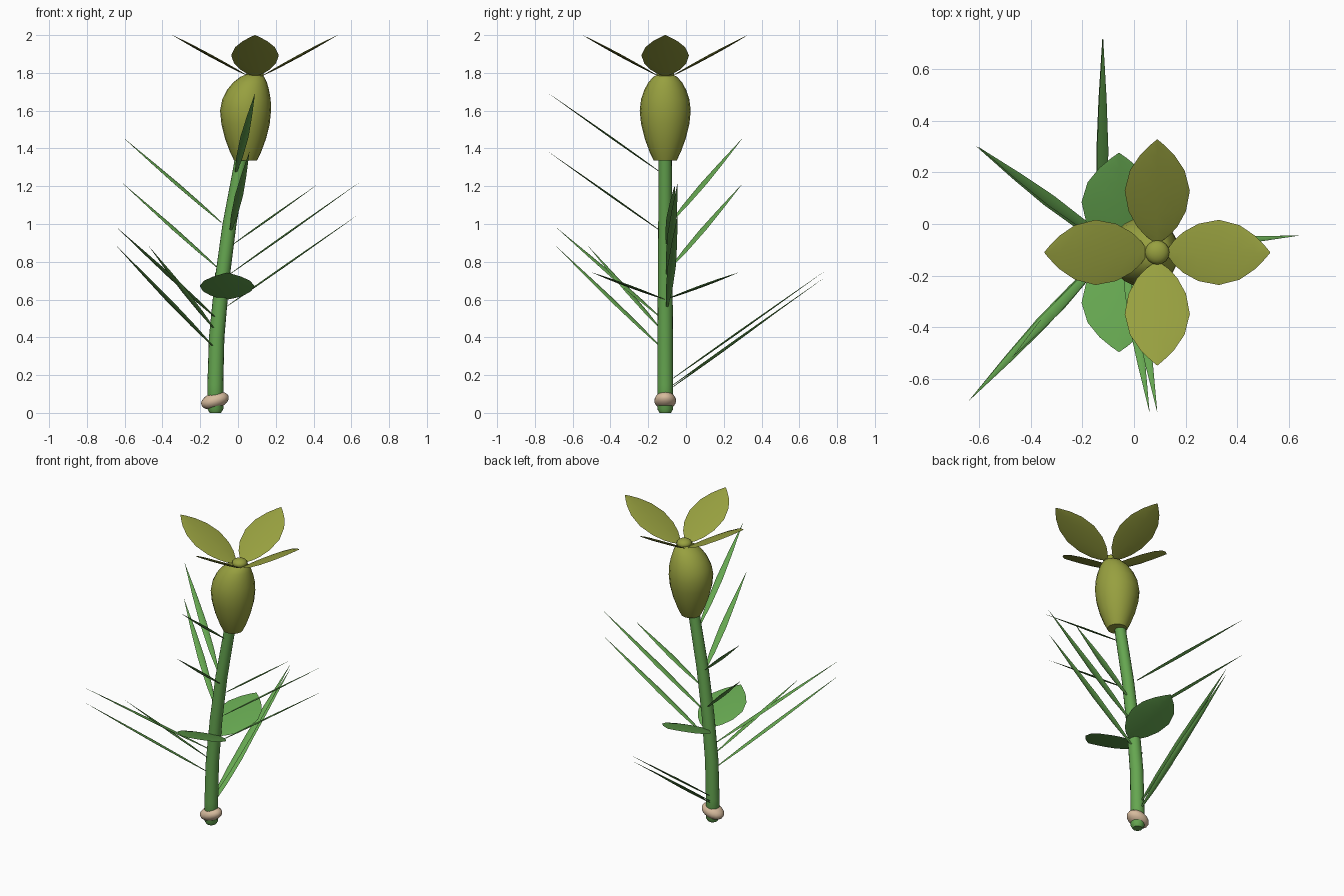
import bpy
import bmesh
import math
from mathutils import Vector, Matrix

old = bpy.data.objects.get("Cube")
if old:
    bpy.data.objects.remove(old)


def make_material(name, rgb):
    mat = bpy.data.materials.new(name)
    mat.use_nodes = True
    color = (*rgb, 1)
    mat.diffuse_color = color
    mat.node_tree.nodes["Principled BSDF"].inputs["Base Color"].default_value = color
    return mat


green = make_material("leaf green", (0.13, 0.38, 0.08))
olive = make_material("olive yellow", (0.31, 0.35, 0.05))
beige = make_material("pale beige", (0.68, 0.50, 0.34))


def finish(bm, name, mat):
    bmesh.ops.recalc_face_normals(bm, faces=bm.faces)
    mesh = bpy.data.meshes.new(name)
    bm.to_mesh(mesh)
    bm.free()
    mesh.materials.append(mat)
    obj = bpy.data.objects.new(name, mesh)
    bpy.context.collection.objects.link(obj)
    bpy.ops.object.select_all(action='DESELECT')
    obj.select_set(True)
    bpy.context.view_layer.objects.active = obj
    bpy.ops.object.shade_smooth_by_angle(angle=math.radians(50))
    return obj


def loft(name, rings, mat, sides=16):
    """Skin elliptical rings given as (centre, half axis, other half axis)."""
    bm = bmesh.new()
    loops = []
    for c, u, v in rings:
        angles = [2 * math.pi * i / sides for i in range(sides)]
        loops.append([bm.verts.new(c + u * math.cos(a) + v * math.sin(a)) for a in angles])
    for a, b in zip(loops, loops[1:]):
        for i in range(sides):
            j = (i + 1) % sides
            bm.faces.new((a[i], a[j], b[j], b[i]))
    bm.faces.new(loops[0])
    bm.faces.new(loops[-1])
    return finish(bm, name, mat)


def round_tube(name, points, mat, sides=16):
    """Upright tube through (x, z, radius) points on the plant's axis."""
    rings = [(Vector((x, AXIS_Y, z)), Vector((r, 0, 0)), Vector((0, r, 0))) for x, z, r in points]
    return loft(name, rings, mat, sides)


def blade(name, root, tip, half_width, thickness, profile, mat):
    """Thin flat leaf, level across its width, from root to tip."""
    root, tip = Vector(root), Vector(tip)
    along = (tip - root).normalized()
    side = along.cross(Vector((0, 0, 1))).normalized()
    normal = side.cross(along)
    rings = []
    for t, w in profile:
        depth = max(w, 0.05) * thickness
        rings.append((root.lerp(tip, t), side * max(w, 0.01) * half_width, normal * depth))
    return loft(name, rings, mat, 8)


def ball(name, centre, radii, mat, tilt=0.0):
    bm = bmesh.new()
    matrix = (Matrix.Translation(centre) @ Matrix.Rotation(tilt, 4, 'Y')
              @ Matrix.Diagonal((*radii, 1)))
    bmesh.ops.create_uvsphere(bm, u_segments=16, v_segments=10, radius=1, matrix=matrix)
    return finish(bm, name, mat)


AXIS_Y = -0.11
BROAD = [(0, 0.1), (0.06, 0.36), (0.15, 0.62), (0.3, 0.88), (0.5, 1),
         (0.7, 0.84), (0.85, 0.52), (0.95, 0.2), (1, 0)]
NARROW = [(0, 0.25), (0.2, 0.8), (0.45, 1), (0.7, 0.66), (1, 0)]

# Stem and root
round_tube("stem", [(-0.12, 0, 0.03), (-0.12, 0.02, 0.042), (-0.12, 0.15, 0.042),
                    (-0.113, 0.4, 0.041), (-0.085, 0.7, 0.039), (-0.045, 1.0, 0.037),
                    (0.01, 1.3, 0.035), (0.05, 1.55, 0.034), (0.088, 1.79, 0.034)], green)
ball("root_collar", (-0.122, AXIS_Y, 0.065), (0.076, 0.058, 0.043), beige, math.radians(-18))

# Flower bulb
round_tube("flower_bulb", [(0.04, 1.335, 0.06), (0.04, 1.38, 0.082), (0.04, 1.45, 0.108),
                           (0.04, 1.53, 0.128), (0.04, 1.6, 0.135), (0.045, 1.66, 0.128),
                           (0.053, 1.71, 0.111), (0.064, 1.75, 0.089), (0.076, 1.78, 0.062),
                           (0.084, 1.795, 0.03)], olive, 20)

# Four petals around a small knob
ball("flower_centre", (0.09, AXIS_Y, 1.795), (0.047, 0.047, 0.03), olive)
for i, name in enumerate(("left", "back", "right", "front")):
    a = i * math.pi / 2
    out = Vector((math.cos(a), math.sin(a), 0))
    middle = Vector((0.09, AXIS_Y, 0))
    blade(name + "_petal", middle + out * 0.04 + Vector((0, 0, 1.785)),
          middle + out * 0.437 + Vector((0, 0, 2.0)), 0.126, 0.007, BROAD, olive)

# Pair of broad leaves
for name, s in (("front", -1), ("back", 1)):
    blade(name + "_broad_leaf", (-0.058, AXIS_Y + s * 0.005, 0.602),
          (-0.058, AXIS_Y + s * 0.385, 0.742), 0.145, 0.007, BROAD, green)

# Narrow leaves in four groups: root and tip of each
needles = {
    "back_right": [((-0.09, -0.08, 1.01), (-0.605, 0.3, 1.455)),
                   ((-0.11, -0.08, 0.77), (-0.61, 0.3, 1.215))],
    "front_right": [((-0.125, -0.14, 0.51), (-0.64, -0.685, 0.98)),
                    ((-0.135, -0.14, 0.355), (-0.64, -0.685, 0.88)),
                    ((-0.13, -0.14, 0.45), (-0.47, -0.515, 0.88))],
    "left": [((-0.03, -0.1, 0.89), (0.415, -0.06, 1.205)),
             ((-0.05, -0.1, 0.73), (0.638, -0.045, 1.217)),
             ((-0.065, -0.1, 0.56), (0.63, -0.045, 1.045))],
    "front": [((-0.012, -0.13, 1.27), (0.09, -0.728, 1.692)),
              ((-0.04, -0.13, 0.96), (0.06, -0.728, 1.382))],
    "back": [((-0.122, -0.08, 0.175), (-0.12, 0.727, 0.745)),
             ((-0.125, -0.08, 0.14), (-0.122, 0.725, 0.71)),
             ((-0.122, -0.08, 0.13), (-0.12, 0.51, 0.555))],
}
for group, leaves in needles.items():
    for n, (root, tip) in enumerate(leaves, 1):
        blade(f"{group}_narrow_leaf_{n}", root, tip, 0.022, 0.005, NARROW, green)
